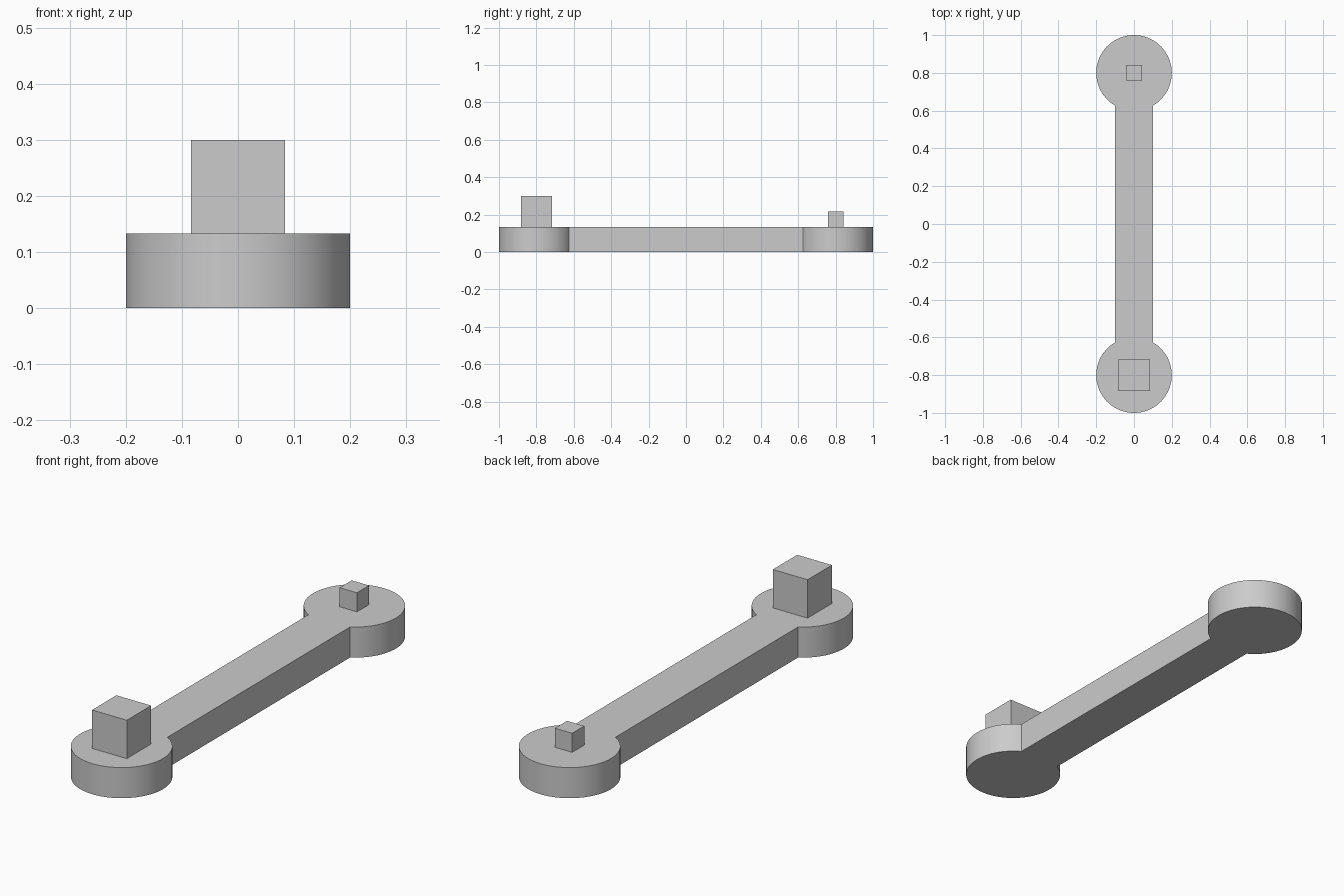
import bpy
import bmesh
import math

cube = bpy.data.objects.get("Cube")
if cube:
    bpy.data.objects.remove(cube, do_unlink=True)

THICK = 0.133      # link plate thickness
RADIUS = 0.2       # round ends
HALF_BAR = 0.1     # half the width of the bar
PIVOT = 0.8        # distance of each round end from the middle
STEPS = 64         # segments of each end arc

grey = bpy.data.materials.new("light grey")
grey.use_nodes = True
grey.diffuse_color = (0.6, 0.6, 0.6, 1)
grey.node_tree.nodes["Principled BSDF"].inputs["Base Color"].default_value = (0.6, 0.6, 0.6, 1)


def finish(bm, name):
    bmesh.ops.recalc_face_normals(bm, faces=bm.faces)
    mesh = bpy.data.meshes.new(name)
    bm.to_mesh(mesh)
    bm.free()
    mesh.materials.append(grey)
    obj = bpy.data.objects.new(name, mesh)
    bpy.context.collection.objects.link(obj)
    return obj


# Link arm: two arcs joined by straight sides, extruded as one solid
gap = math.asin(HALF_BAR / RADIUS)   # half angle where the bar meets an end
sweep = 2 * (math.pi - gap)
arc = []
for i in range(STEPS + 1):
    a = -math.pi / 2 + gap + sweep * i / STEPS
    arc.append((RADIUS * math.cos(a), PIVOT + RADIUS * math.sin(a)))
outline = arc + [(-x, -y) for x, y in arc]

bm = bmesh.new()
base = bm.faces.new([bm.verts.new((x, y, 0)) for x, y in outline])
top = bmesh.ops.extrude_face_region(bm, geom=[base], use_keep_orig=True)["geom"]
bmesh.ops.translate(bm, vec=(0, 0, THICK),
                    verts=[v for v in top if isinstance(v, bmesh.types.BMVert)])
arm = finish(bm, "link_arm")
bpy.ops.object.select_all(action='DESELECT')
arm.select_set(True)
bpy.context.view_layer.objects.active = arm
bpy.ops.object.shade_smooth_by_angle(angle=math.radians(25))

# Square pegs standing on the round ends
for name, y, size in (("front_peg", -PIVOT, 0.167), ("back_peg", PIVOT, 0.083)):
    bm = bmesh.new()
    bmesh.ops.create_cube(bm, size=size)
    bmesh.ops.translate(bm, verts=bm.verts, vec=(0, y, THICK + size / 2))
    finish(bm, name)
